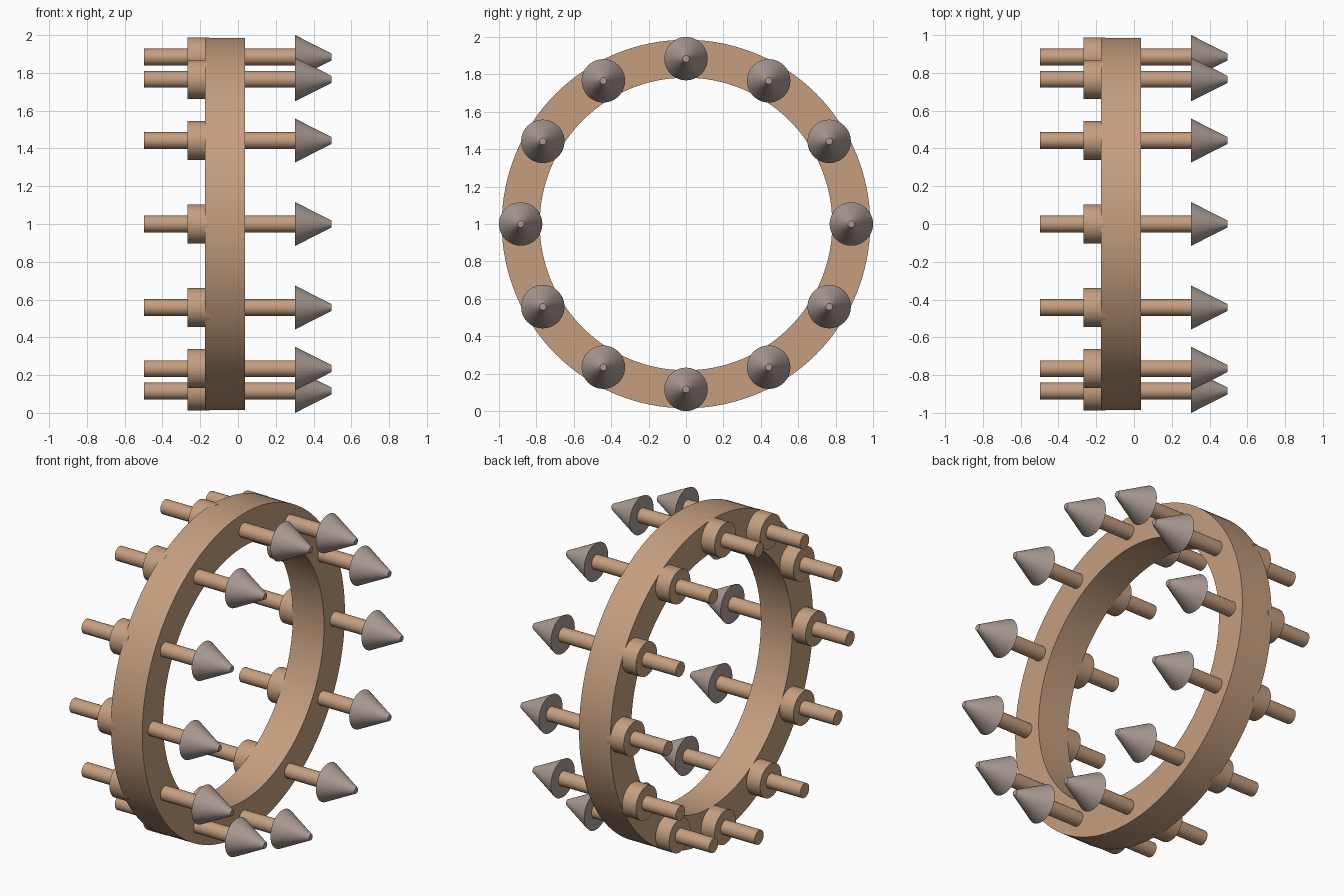
import bpy, bmesh, math
from mathutils import Matrix, Vector

if "Cube" in bpy.data.objects:
    bpy.data.objects.remove(bpy.data.objects["Cube"])

CENTRE_Z = 1.0
COUNT = 12
PITCH_RADIUS = 0.884


def make_material(name, rgb):
    mat = bpy.data.materials.new(name)
    mat.diffuse_color = (*rgb, 1.0)
    mat.use_nodes = True
    mat.node_tree.nodes["Principled BSDF"].inputs["Base Color"].default_value = mat.diffuse_color
    return mat


wood = make_material("warm_wood", (0.56, 0.345, 0.215))
metal = make_material("grey_metal", (0.41, 0.33, 0.295))


def lathe_x(name, profile, sides, mat, offset=(0, 0), closed=False):
    """Revolve (x, radius) points about an x-parallel axis."""
    bm = bmesh.new()
    rings = []
    for x, r in profile:
        rings.append([bm.verts.new((x, r * math.cos(2 * math.pi * i / sides),
                                    r * math.sin(2 * math.pi * i / sides)))
                      for i in range(sides)])
    pairs = list(zip(rings, rings[1:]))
    if closed:
        pairs.append((rings[-1], rings[0]))
    for a, b in pairs:
        for i in range(sides):
            j = (i + 1) % sides
            bm.faces.new((a[i], a[j], b[j], b[i]))
    if not closed:
        bm.faces.new(rings[0])
        bm.faces.new(rings[-1])
    bmesh.ops.recalc_face_normals(bm, faces=bm.faces[:])
    mesh = bpy.data.meshes.new(name)
    bm.to_mesh(mesh)
    bm.free()
    mesh.materials.append(mat)
    obj = bpy.data.objects.new(name, mesh)
    obj.location = (0, offset[0], CENTRE_Z + offset[1])
    bpy.context.collection.objects.link(obj)
    bpy.ops.object.select_all(action='DESELECT')
    obj.select_set(True)
    bpy.context.view_layer.objects.active = obj
    bpy.ops.object.shade_smooth_by_angle(angle=math.radians(35))
    return obj


# Large flat hoop
lathe_x("hoop", [(-0.175, 0.985), (0.038, 0.985), (0.038, 0.782), (-0.175, 0.782)],
        128, wood, closed=True)

# Spikes spaced around the hoop: rod, rear collar and blunt-tipped cone
for k in range(COUNT):
    a = 2 * math.pi * k / COUNT
    pos = (PITCH_RADIUS * math.cos(a), PITCH_RADIUS * math.sin(a))
    lathe_x(f"rod_{k + 1}", [(-0.498, 0.044), (0.31, 0.044)], 32, wood, pos)
    lathe_x(f"collar_{k + 1}", [(-0.267, 0.103), (-0.15, 0.103)], 48, wood, pos)
    lathe_x(f"spike_tip_{k + 1}", [(0.302, 0.116), (0.496, 0.018)], 48, metal, pos)
